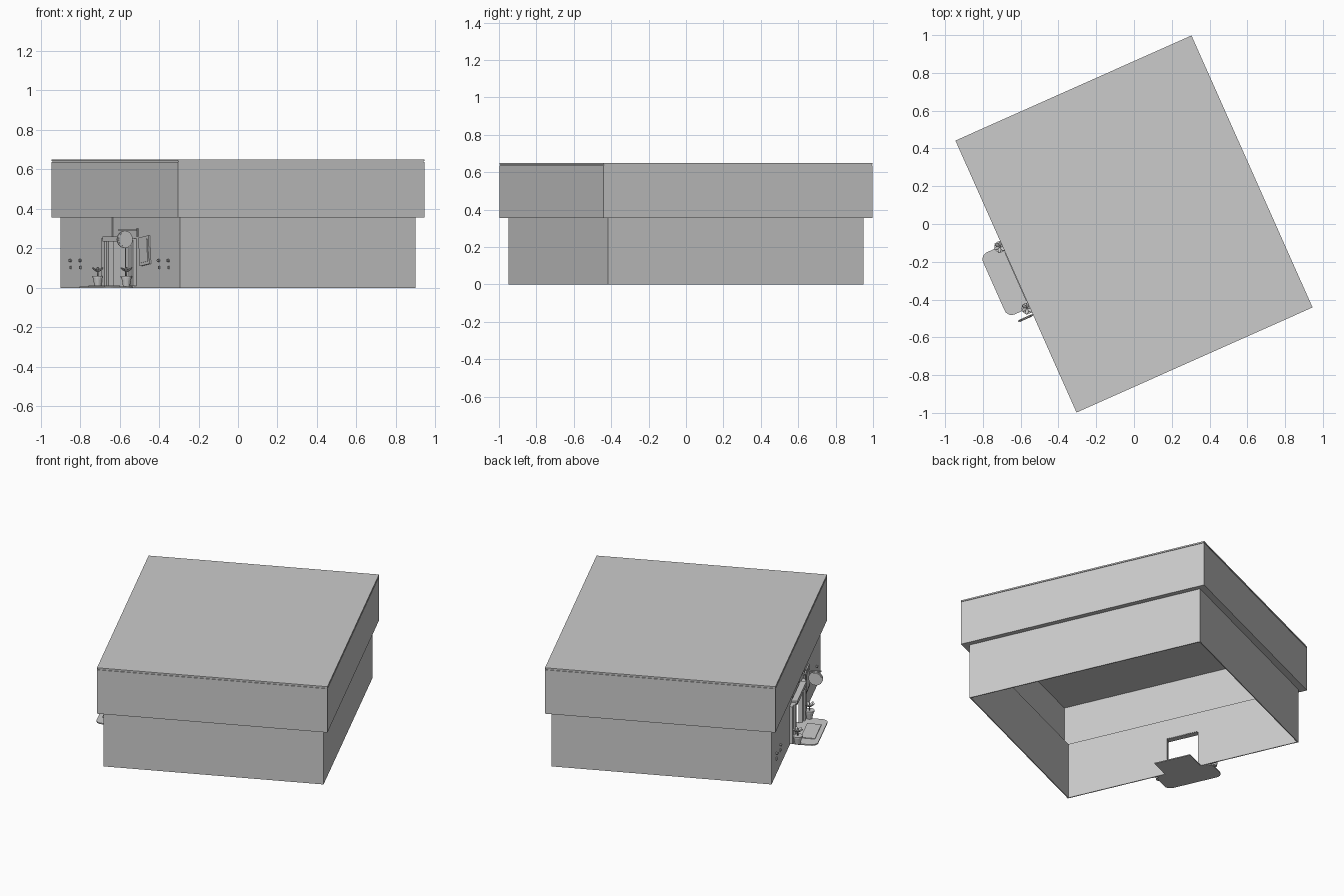
import bpy, bmesh, math
from mathutils import Matrix, Vector

cube = bpy.data.objects.get("Cube")
if cube:
    bpy.data.objects.remove(cube, do_unlink=True)

grey = bpy.data.materials.new("light_grey")
grey.use_nodes = True
GREY = (0.6, 0.6, 0.6, 1)
grey.diffuse_color = GREY
grey.node_tree.nodes["Principled BSDF"].inputs["Base Color"].default_value = GREY

# The building is turned on the ground; parts are built square, then turned
TURN = Matrix.Rotation(math.radians(24), 4, 'Z')
A, B = 0.653, 0.747      # lower half sizes
RA, RB = 0.684, 0.788    # upper half sizes
EAVE, TOP, T = 0.355, 0.65, 0.006


def finish(name, bm, smooth=False):
    bmesh.ops.recalc_face_normals(bm, faces=bm.faces)
    bm.transform(TURN)
    mesh = bpy.data.meshes.new(name)
    bm.to_mesh(mesh)
    bm.free()
    mesh.materials.append(grey)
    if smooth:
        mesh.shade_smooth()
    obj = bpy.data.objects.new(name, mesh)
    bpy.context.collection.objects.link(obj)
    return obj


def add_box(bm, x, y, z, tilt=0):
    lo, hi = Vector((x[0], y[0], z[0])), Vector((x[1], y[1], z[1]))
    m = (Matrix.Translation((lo + hi) / 2) @ Matrix.Rotation(tilt, 4, 'X')
         @ Matrix.Diagonal((*(hi - lo), 1)))
    bmesh.ops.create_cube(bm, size=1, matrix=m)


def boxes(name, *parts):
    bm = bmesh.new()
    for part in parts:
        add_box(bm, *part)
    return finish(name, bm)


def cone(bm, at, r1, r2, depth, axis='Z', sides=16):
    m = Matrix.Translation(at)
    if axis != 'Z':
        m = m @ Matrix.Rotation(math.pi / 2, 4, 'X' if axis == 'Y' else 'Y')
    bmesh.ops.create_cone(bm, cap_ends=True, segments=sides, radius1=r1,
                          radius2=r2, depth=depth, matrix=m)


def slab(name, half, z, r, centre):
    # flat plate with rounded corners
    bm = bmesh.new()
    verts = []
    for i, (sx, sy) in enumerate(((1, 1), (-1, 1), (-1, -1), (1, -1))):
        for k in range(6):
            a = math.pi / 2 * (i + k / 5)
            verts.append(bm.verts.new((centre + sx * (half[0] - r) + r * math.cos(a),
                                       sy * (half[1] - r) + r * math.sin(a), z[0])))
    face = bm.faces.new(verts)
    ext = bmesh.ops.extrude_face_region(bm, geom=[face])
    moved = [v for v in ext["geom"] if isinstance(v, bmesh.types.BMVert)]
    bmesh.ops.translate(bm, verts=moved, vec=(0, 0, z[1] - z[0]))
    return finish(name, bm)


# Thin lower walls, open underneath, with a doorway
wall = (0, EAVE + T)
DOOR, DOOR_TOP = 0.1, 0.235
boxes("back_wall", ((A - T, A), (-B, B), wall))
for side, s in (("left", 1), ("right", -1)):
    boxes(side + "_wall", ((-A, A), sorted((s * B, s * (B - T))), wall))
    boxes(side + "_entrance_wall",
          ((-A, -A + T), sorted((s * B, s * DOOR)), wall))
boxes("door_header", ((-A + T / 2, -A + T), (-DOOR, DOOR), (DOOR_TOP, EAVE)))

# Overhanging upper storey: shell, underside ring and roof
upper = (EAVE, 0.637)
boxes("upper_walls",
      *[(sorted((s * RA, s * (RA - T))), (-RB, RB), upper) for s in (-1, 1)],
      *[((-RA, RA), sorted((s * RB, s * (RB - T))), upper) for s in (-1, 1)])
under = (EAVE, EAVE + T)
boxes("overhang_underside",
      *[(sorted((s * RA, s * (A - T))), (-RB, RB), under) for s in (-1, 1)],
      *[((-RA, RA), sorted((s * RB, s * (B - T))), under) for s in (-1, 1)])
boxes("roof_joint", ((-RA + 0.004, RA - 0.004), (-RB + 0.004, RB - 0.004),
                     (0.63, 0.642)))
boxes("roof_slab", ((-RA, RA), (-RB, RB), (0.641, TOP)))

# Door surround
for side, s in (("left", 1), ("right", -1)):
    boxes(side + "_pilaster",
          ((-0.672, -A), sorted((s * 0.105, s * 0.2)), (0.01, 0.25)),
          ((-0.682, -A), sorted((s * 0.13, s * 0.175)), (0.01, 0.25)))
boxes("door_lintel", ((-0.688, -A), (-0.14, 0.14), (DOOR_TOP, 0.26)))

# Doorstep, threshold and mat
slab("doorstep", (0.08, 0.18), (0, 0.007), 0.04, -0.732)
boxes("threshold", ((-0.66, -0.51), (-0.115, 0.115), (0, 0.006)))
boxes("door_mat", ((-0.785, -0.70), (-0.1, 0.1), (0.007, 0.011)))

# Potted plants beside the door
for side, s in (("left", 1), ("right", -1)):
    y = s * 0.178
    bm = bmesh.new()
    cone(bm, (-0.698, y, 0.03), 0.017, 0.026, 0.046)
    cone(bm, (-0.698, y, 0.055), 0.03, 0.03, 0.008)
    finish(side + "_pot", bm)
    bm = bmesh.new()
    cone(bm, (-0.698, y, 0.08), 0.004, 0.004, 0.05, sides=6)
    for i in range(6):
        a = i * math.tau / 6
        m = (Matrix.Translation((-0.698, y, 0.08)) @ Matrix.Rotation(a, 4, 'Z')
             @ Matrix.Rotation(-0.6, 4, 'Y') @ Matrix.Translation((0.02, 0, 0))
             @ Matrix.Diagonal((0.02, 0.009, 0.004, 1)))
        bmesh.ops.create_icosphere(bm, subdivisions=2, radius=1, matrix=m)
    finish(side + "_plant", bm, True)

# Round hanging sign on a bracket
bm = bmesh.new()
cone(bm, (-0.727, -0.222, 0.245), 0.043, 0.043, 0.008, 'Y', 24)
cone(bm, (-0.727, -0.222, 0.245), 0.036, 0.036, 0.012, 'Y', 24)
finish("round_sign", bm)
boxes("sign_bracket", ((-0.762, -A), (-0.225, -0.219), (0.289, 0.296)),
      ((-0.73, -0.724), (-0.224, -0.22), (0.28, 0.292)),
      ((-0.66, -A), (-0.23, -0.214), (0.26, 0.3)))

# Tilted notice board with a raised panel
boxes("notice_board", ((-0.661, -A), (-0.375, -0.25), (0.115, 0.26), -0.1),
      ((-0.664, -A), (-0.36, -0.265), (0.13, 0.245), -0.1))

# Small wall fittings on both sides of the entrance
for side, s in (("left", 1), ("right", -1)):
    bm = bmesh.new()
    for y in (0.49, 0.61):
        cone(bm, (-0.658, s * y, 0.138), 0.009, 0.006, 0.014, 'X', 10)
        add_box(bm, (-0.66, -A), (s * y - 0.006, s * y + 0.006), (0.095, 0.11))
    finish(side + "_wall_fittings", bm)
